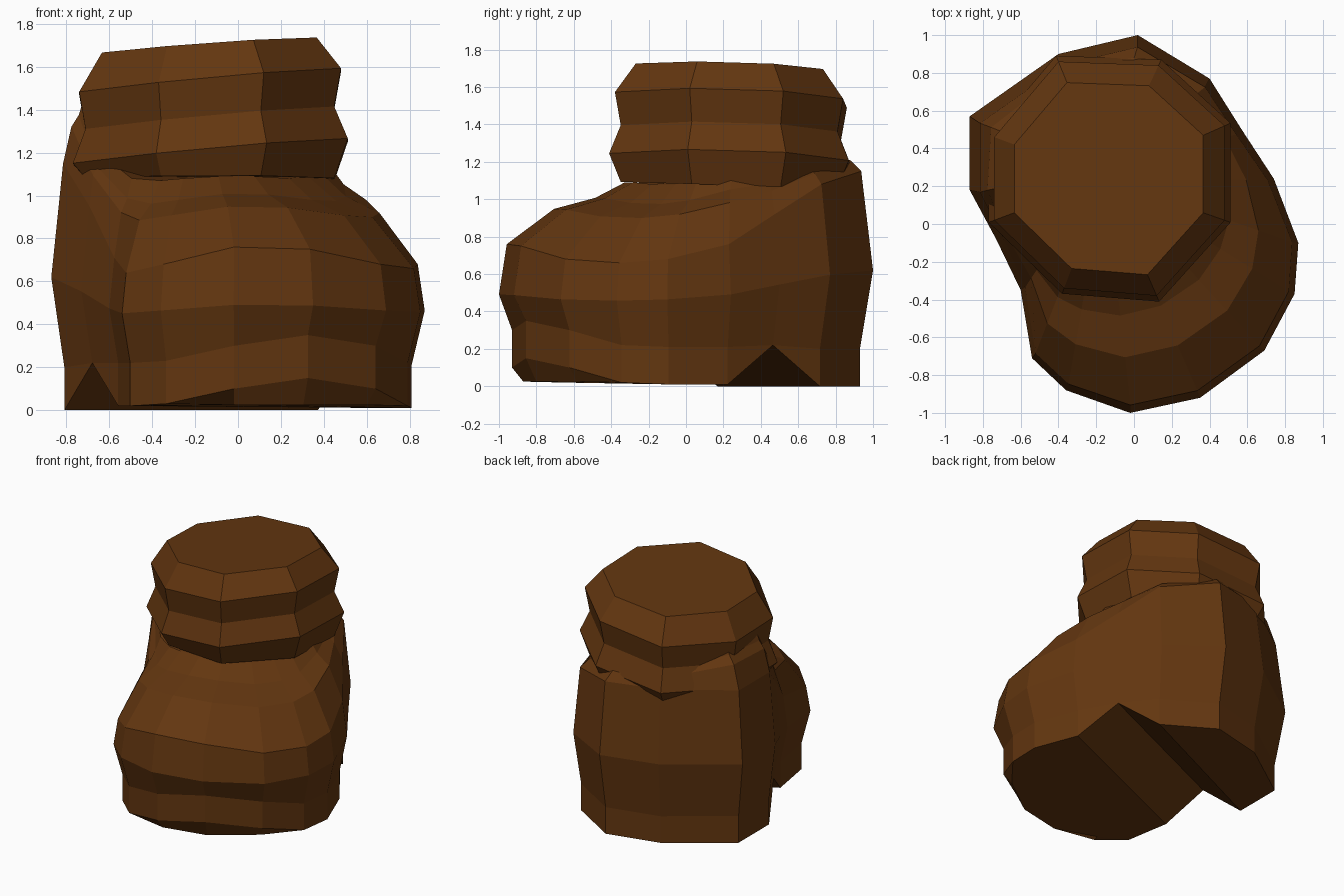
import bpy, bmesh
from mathutils import Vector

cube = bpy.data.objects.get("Cube")
if cube:
    bpy.data.objects.remove(cube, do_unlink=True)

leather = bpy.data.materials.new("brown_leather")
leather.use_nodes = True
BROWN = (0.125, 0.037, 0.005, 1)
leather.diffuse_color = BROWN
leather.node_tree.nodes["Principled BSDF"].inputs["Base Color"].default_value = BROWN

CENTRE = Vector((-0.15, 0.24))   # axis of the ankle


def loft(bm, rings):
    """Bridge equal-length rings of points and return their vertices."""
    rows = [[bm.verts.new(p) for p in ring] for ring in rings]
    n = len(rows[0])
    for low, high in zip(rows, rows[1:]):
        for i in range(n):
            j = (i + 1) % n
            bm.faces.new((low[i], low[j], high[j], high[i]))
    return rows


def finish(bm, name):
    bmesh.ops.remove_doubles(bm, verts=bm.verts, dist=0.002)
    bmesh.ops.recalc_face_normals(bm, faces=bm.faces)
    mesh = bpy.data.meshes.new(name)
    bm.to_mesh(mesh)
    bm.free()
    mesh.materials.append(leather)
    obj = bpy.data.objects.new(name, mesh)
    bpy.context.collection.objects.link(obj)
    return obj


# Foot outline: x, y, shoulder height, ankle height, sole edge height
outline = [
    (0.40, 0.77, 1.08, 1.18, 0), (0.57, 0.50, 0.92, 1.14, 0.22),
    (0.74, 0.24, 0.76, 1.15, 0.01), (0.87, -0.10, 0.68, 1.1, 0.01),
    (0.85, -0.37, 0.66, 1.08, 0.02), (0.69, -0.67, 0.68, 1.08, 0.10),
    (0.35, -0.92, 0.75, 1.09, 0.15), (-0.02, -1.0, 0.76, 1.09, 0.10),
    (-0.36, -0.88, 0.68, 1.08, 0.03), (-0.54, -0.71, 0.64, 1.07, 0.02),
    (-0.60, -0.35, 0.71, 1.08, 0.02), (-0.73, -0.08, 0.95, 1.2, 0.22),
    (-0.87, 0.18, 1.15, 1.45, 0), (-0.87, 0.57, 1.15, 1.45, 0),
    (-0.40, 0.90, 1.16, 1.28, 0), (0.02, 1.0, 1.15, 1.25, 0),
]


def column(x, y, shoulder, top, sole):
    """Points up one side of the boot, from the sole to inside the cuff."""
    p = Vector((x, y))
    ankle = CENTRE + (p - CENTRE).normalized() * 0.57
    notch = sole > 0.2
    lifted = 0.02 < sole and not notch
    shoulder_p = p * (1 - 0.055 * shoulder)
    pts = [(*p * (0.87 if lifted else 0.93), 0.025 if lifted else sole),
           (*p * 0.93, sole),
           (*p * 0.93, sole if notch else sole + 0.2),
           (*p, 0.33 * shoulder + 0.24),
           (*shoulder_p, shoulder)]
    for t, rise in ((0.4, 0.57), (0.75, 0.75), (1, 1)):
        pts.append((*shoulder_p.lerp(ankle, t), shoulder + rise * (top - shoulder)))
    return pts


# Boot body with an arch groove between the sole and the heel
bm = bmesh.new()
rows = loft(bm, list(zip(*[column(*c) for c in outline])))
base = rows[0]
bm.faces.new(base[2:11])
bm.faces.new((base[10], base[11], base[1], base[2]))
bm.faces.new((base[11], base[12], base[0], base[1]))
bm.faces.new(base[12:] + base[:1])
bm.faces.new(rows[-1])
finish(bm, "boot_body")

# Uneven eight-sided cuff: outline offsets, then scale, height and sideways tilt
octagon = [(0.63, 0.28), (0.28, 0.60), (-0.25, 0.62), (-0.59, 0.22),
           (-0.59, -0.22), (-0.22, -0.58), (0.27, -0.62), (0.63, -0.22)]
levels = [(0.95, 1.075, 0.0), (1.05, 1.2, 0.09), (0.95, 1.355, 0.09),
          (1.0, 1.53, 0.09), (0.82, 1.695, 0.07)]
bm = bmesh.new()
rows = loft(bm, [[(CENTRE.x + x * s, CENTRE.y + y * s, z + tilt * x * s - 0.03 * y * s)
                  for x, y in octagon] for s, z, tilt in levels])
bm.faces.new(rows[0])
bm.faces.new(rows[-1])
finish(bm, "boot_cuff")
